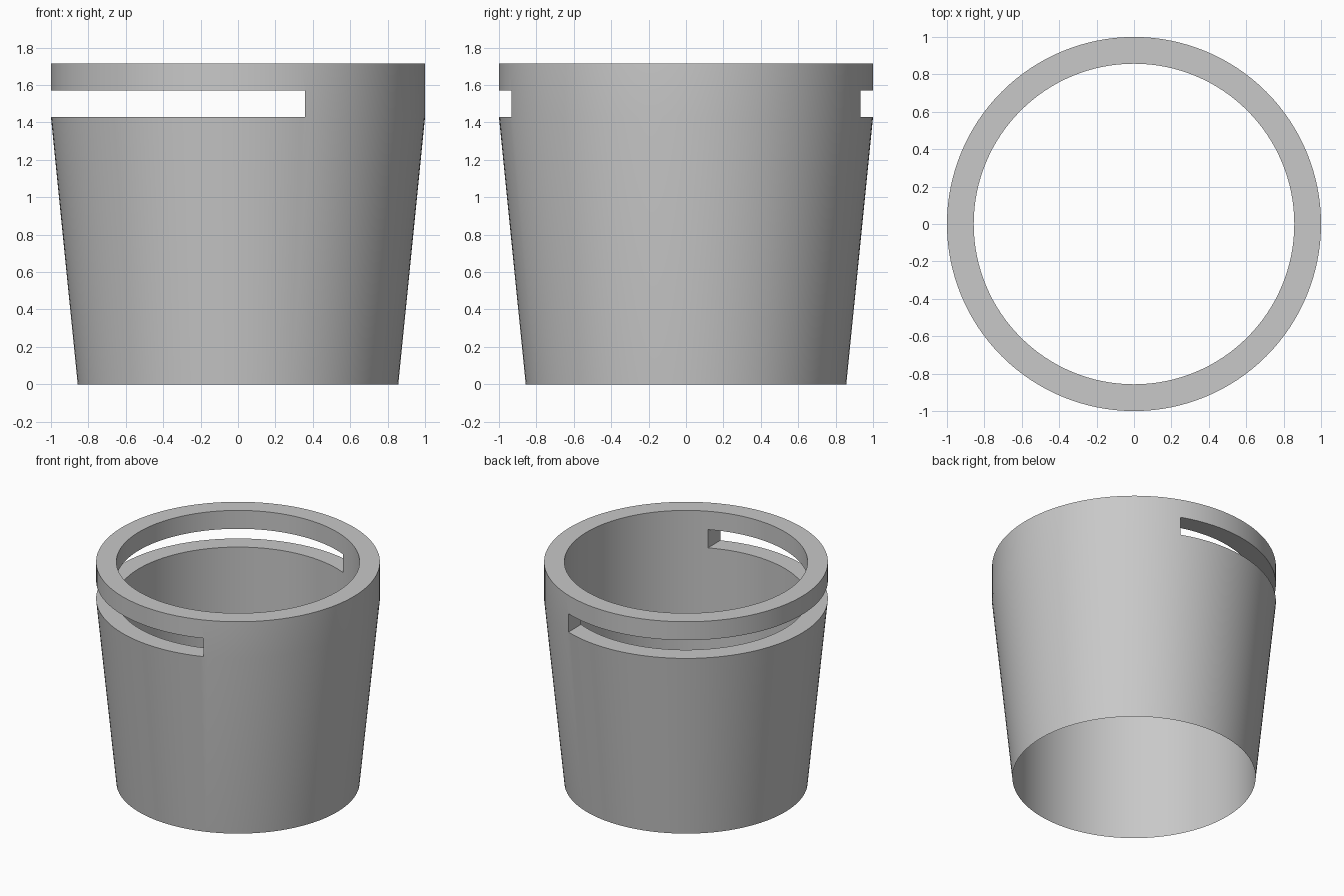
import bpy, bmesh, math
from mathutils import Matrix

default = bpy.data.objects.get("Cube")
if default:
    bpy.data.objects.remove(default, do_unlink=True)

HEIGHT, BORE, RADIUS = 1.714, 0.857, 1.0
SLOT_LOW, SLOT_HIGH, SLOT_END = 1.429, 1.571, 0.357
SEGMENTS = 128

grey = bpy.data.materials.new("light_grey")
grey.use_nodes = True
colour = (0.58, 0.58, 0.58, 1)
grey.diffuse_color = colour
grey.node_tree.nodes["Principled BSDF"].inputs["Base Color"].default_value = colour


def make_object(name, bm):
    bmesh.ops.recalc_face_normals(bm, faces=bm.faces)
    mesh = bpy.data.meshes.new(name)
    bm.to_mesh(mesh)
    bm.free()
    obj = bpy.data.objects.new(name, mesh)
    bpy.context.collection.objects.link(obj)
    mesh.materials.append(grey)
    return obj


# Sleeve: straight bore, tapered outside that runs to a thin bottom edge
profile = [(BORE, 0), (RADIUS, SLOT_LOW), (RADIUS, HEIGHT), (BORE, HEIGHT)]
bm = bmesh.new()
verts = [bm.verts.new((r, 0, z)) for r, z in profile]
edges = [bm.edges.new((verts[i - 1], verts[i])) for i in range(len(verts))]
bmesh.ops.spin(bm, geom=verts + edges, cent=(0, 0, 0), axis=(0, 0, 1),
               angle=math.tau, steps=SEGMENTS, use_merge=True)
bmesh.ops.remove_doubles(bm, verts=bm.verts, dist=0.0001)
sleeve = make_object("tapered_sleeve", bm)

# Slot: a flat-ended cut through the wall below the rim
bm = bmesh.new()
left = -1.5
bmesh.ops.create_cube(bm, size=1, matrix=Matrix.Translation(
    ((left + SLOT_END) / 2, 0, (SLOT_LOW + SLOT_HIGH) / 2))
    @ Matrix.Diagonal((SLOT_END - left, 3, SLOT_HIGH - SLOT_LOW, 1)))
cutter = make_object("slot_cutter", bm)
cutter.hide_render = True

cut = sleeve.modifiers.new("slot", 'BOOLEAN')
cut.operation = 'DIFFERENCE'
cut.solver = 'EXACT'
cut.object = cutter
bpy.ops.object.select_all(action='DESELECT')
sleeve.select_set(True)
bpy.context.view_layer.objects.active = sleeve
bpy.ops.object.modifier_apply(modifier=cut.name)
bpy.data.objects.remove(cutter, do_unlink=True)
bpy.ops.object.shade_smooth_by_angle(angle=math.radians(30))
